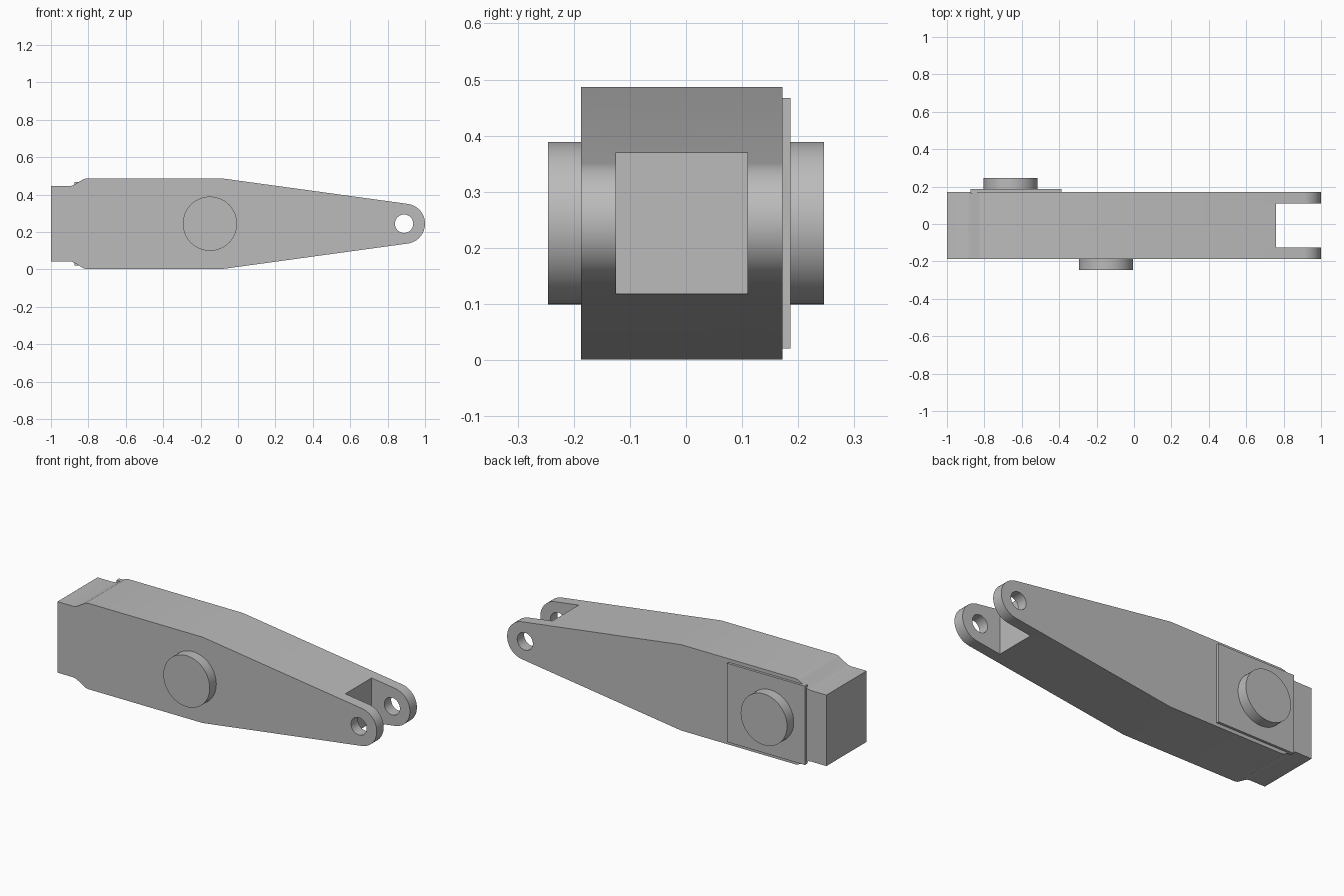
import bpy, bmesh, math
from mathutils import Vector

old = bpy.data.objects.get("Cube")
if old:
    bpy.data.objects.remove(old, do_unlink=True)

MID_Z = 0.244            # height of the long axis
FRONT, BACK = -0.187, 0.172

grey = bpy.data.materials.new("plain grey")
grey.use_nodes = True
colour = (0.5, 0.5, 0.5, 1)
grey.diffuse_color = colour
grey.node_tree.nodes["Principled BSDF"].inputs["Base Color"].default_value = colour


def prism(name, outline, y0, y1):
    """Extrude an (x, z) outline from y0 to y1."""
    bm = bmesh.new()
    face = bm.faces.new([bm.verts.new((x, y0, z)) for x, z in outline])
    out = bmesh.ops.extrude_face_region(bm, geom=[face])
    moved = [g for g in out["geom"] if isinstance(g, bmesh.types.BMVert)]
    bmesh.ops.translate(bm, verts=moved, vec=Vector((0, y1 - y0, 0)))
    bmesh.ops.recalc_face_normals(bm, faces=bm.faces)
    mesh = bpy.data.meshes.new(name)
    bm.to_mesh(mesh)
    bm.free()
    mesh.materials.append(grey)
    obj = bpy.data.objects.new(name, mesh)
    bpy.context.collection.objects.link(obj)
    return obj


def arc(x, radius, start, end, steps):
    """Points on an arc about the long axis, angles in degrees."""
    angles = [math.radians(start + (end - start) * i / steps) for i in range(steps + 1)]
    return [(x + radius * math.cos(a), MID_Z + radius * math.sin(a)) for a in angles]


def disc(name, x, radius, y0, y1):
    return prism(name, arc(x, radius, 0, 360, 64)[:-1], y0, y1)


def box(name, x0, x1, z0, z1, y0, y1):
    return prism(name, [(x0, z0), (x1, z0), (x1, z1), (x0, z1)], y0, y1)


def select(obj):
    bpy.ops.object.select_all(action="DESELECT")
    obj.select_set(True)
    bpy.context.view_layer.objects.active = obj


def cut(obj, cutter):
    select(obj)
    mod = obj.modifiers.new("cut", "BOOLEAN")
    mod.operation = "DIFFERENCE"
    mod.solver = "EXACT"
    mod.object = cutter
    bpy.ops.object.modifier_apply(modifier=mod.name)
    bpy.data.objects.remove(cutter, do_unlink=True)


# Arm: stepped butt end, straight middle, taper to a rounded tip
upper = [(-1, 0.445), (-0.9, 0.445), (-0.885, 0.448), (-0.868, 0.457),
         (-0.84, 0.474), (-0.825, 0.483), (-0.805, 0.487), (-0.09, 0.487)]
lower = [(x, 2 * MID_Z - z) for x, z in reversed(upper)]
tip = arc(0.893, 0.107, 82.4, -82.4, 32)
arm = prism("arm", upper + tip + lower, FRONT, BACK)

# Fork slot and pin holes
cut(arm, box("slot_cutter", 0.76, 1.2, -0.2, 0.7, -0.125, 0.11))
cut(arm, disc("hole_cutter", 0.888, 0.049, -0.5, 0.5))

# Pivot boss on the front, plate and boss on the back
parts = [
    arm,
    disc("front_boss", -0.15, 0.145, -0.246, FRONT + 0.01),
    box("back_plate", -0.875, -0.388, 0.021, 0.467, BACK - 0.01, 0.186),
    disc("back_boss", -0.66, 0.145, BACK, 0.246),
]
for part in parts:
    select(part)
    bpy.ops.object.shade_smooth_by_angle(angle=math.radians(15))
